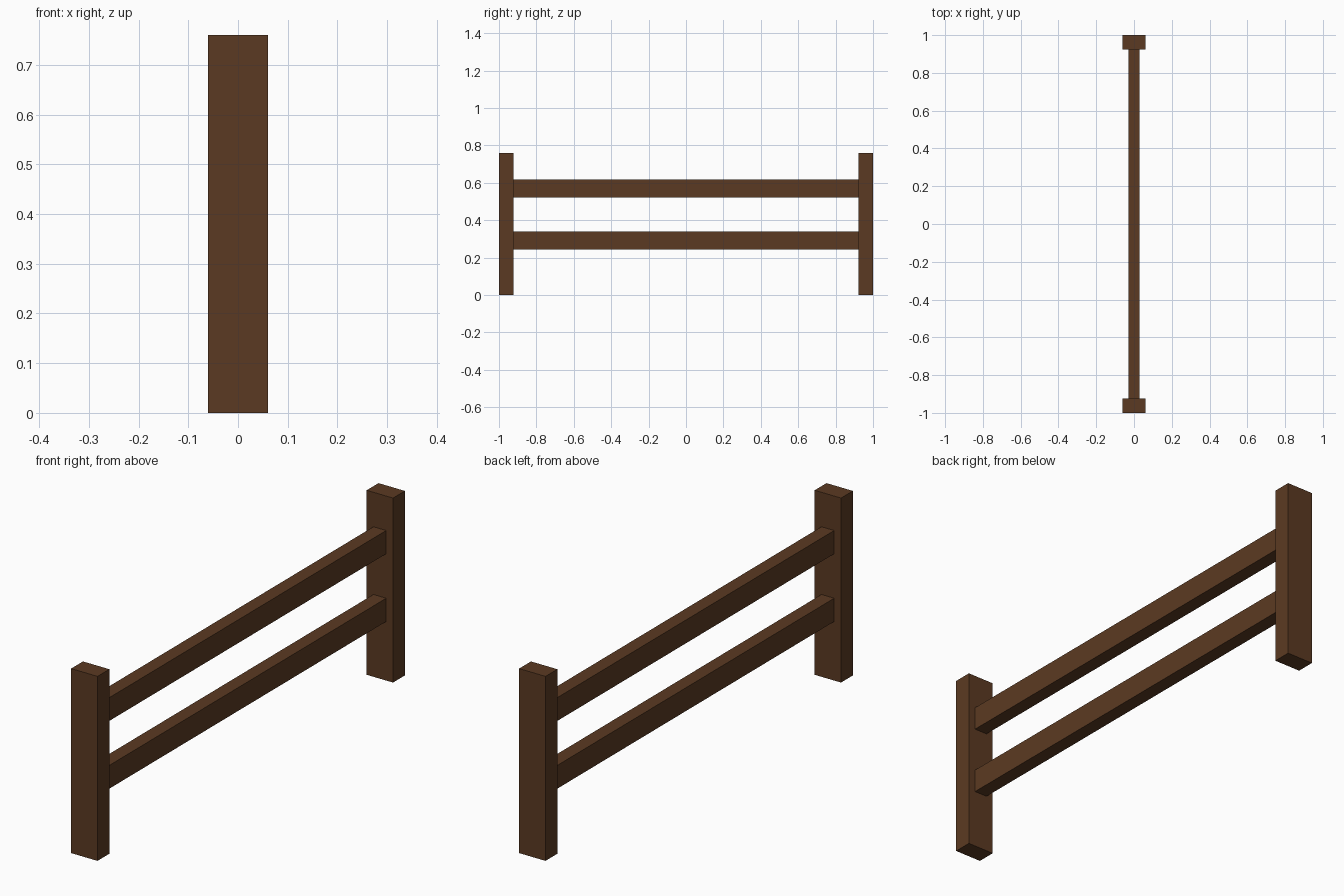
import bpy

cube = bpy.data.objects.get("Cube")
if cube:
    bpy.data.objects.remove(cube, do_unlink=True)

# Single dark brown wood colour
wood = bpy.data.materials.new("dark_brown_wood")
wood.use_nodes = True
colour = (0.105, 0.042, 0.016, 1)
wood.diffuse_color = colour
wood.node_tree.nodes["Principled BSDF"].inputs["Base Color"].default_value = colour


def beam(name, size, centre):
    """Add a flat-sided wooden beam of the given size."""
    bpy.ops.mesh.primitive_cube_add(size=1, location=centre)
    obj = bpy.context.object
    obj.name = name
    obj.scale = size
    bpy.ops.object.transform_apply(location=False, rotation=False, scale=True)
    obj.data.materials.append(wood)
    return obj


POST_WIDTH, POST_DEPTH, POST_HEIGHT = 0.12, 0.077, 0.76
RAIL_WIDTH, RAIL_HEIGHT = 0.058, 0.096

# Upright posts at both ends
for name, side in (("front_post", -1), ("back_post", 1)):
    beam(name, (POST_WIDTH, POST_DEPTH, POST_HEIGHT),
         (0, side * (1 - POST_DEPTH / 2), POST_HEIGHT / 2))

# Horizontal rails spanning between the posts
for name, z in (("lower_rail", 0.291), ("upper_rail", 0.57)):
    beam(name, (RAIL_WIDTH, 2 - 2 * POST_DEPTH, RAIL_HEIGHT), (0, 0, z))
